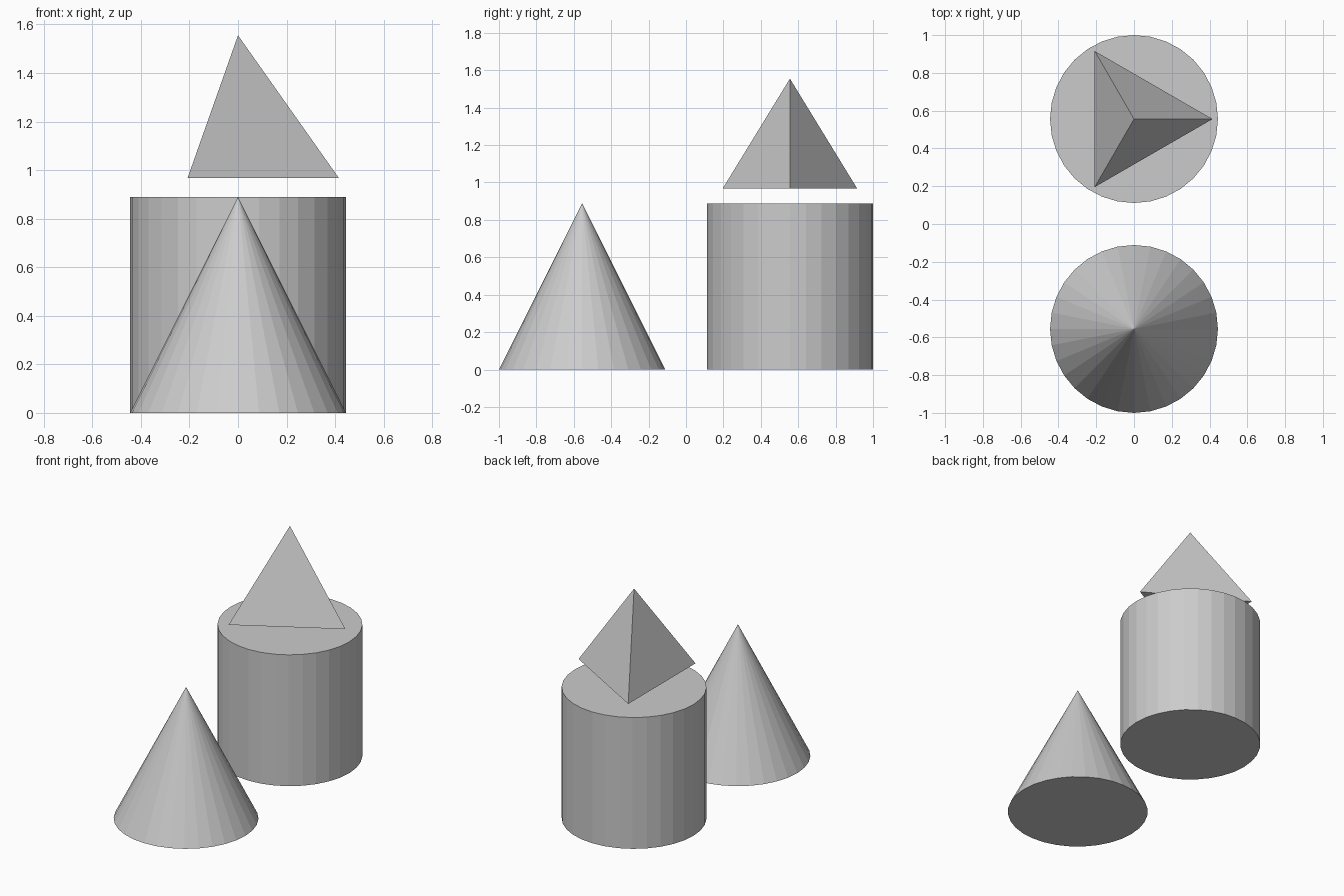
import bpy
from math import radians

if "Cube" in bpy.data.objects:
    bpy.data.objects.remove(bpy.data.objects["Cube"])

R = 0.4444   # radius of the round solids
H = 0.8889   # height of the round solids
Y = 0.5556   # offset of each solid from the centre


def solid(name, sides, r_bottom, r_top, height, y, base_z, turn=0):
    """Flat-shaded, capped cone or prism standing on base_z."""
    bpy.ops.mesh.primitive_cone_add(
        vertices=sides, radius1=r_bottom, radius2=r_top, depth=height,
        location=(0, y, base_z + height / 2), rotation=(0, 0, radians(turn)))
    bpy.context.object.name = name


# Cone in front
solid("cone", 32, R, 0, H, -Y, 0)
# Cylinder behind
solid("cylinder", 32, R, R, H, Y, 0)
# Regular tetrahedron floating just above the cylinder, one corner to the right
solid("tetrahedron", 3, 0.4157, 0, 0.588, Y, 0.967, -90)
